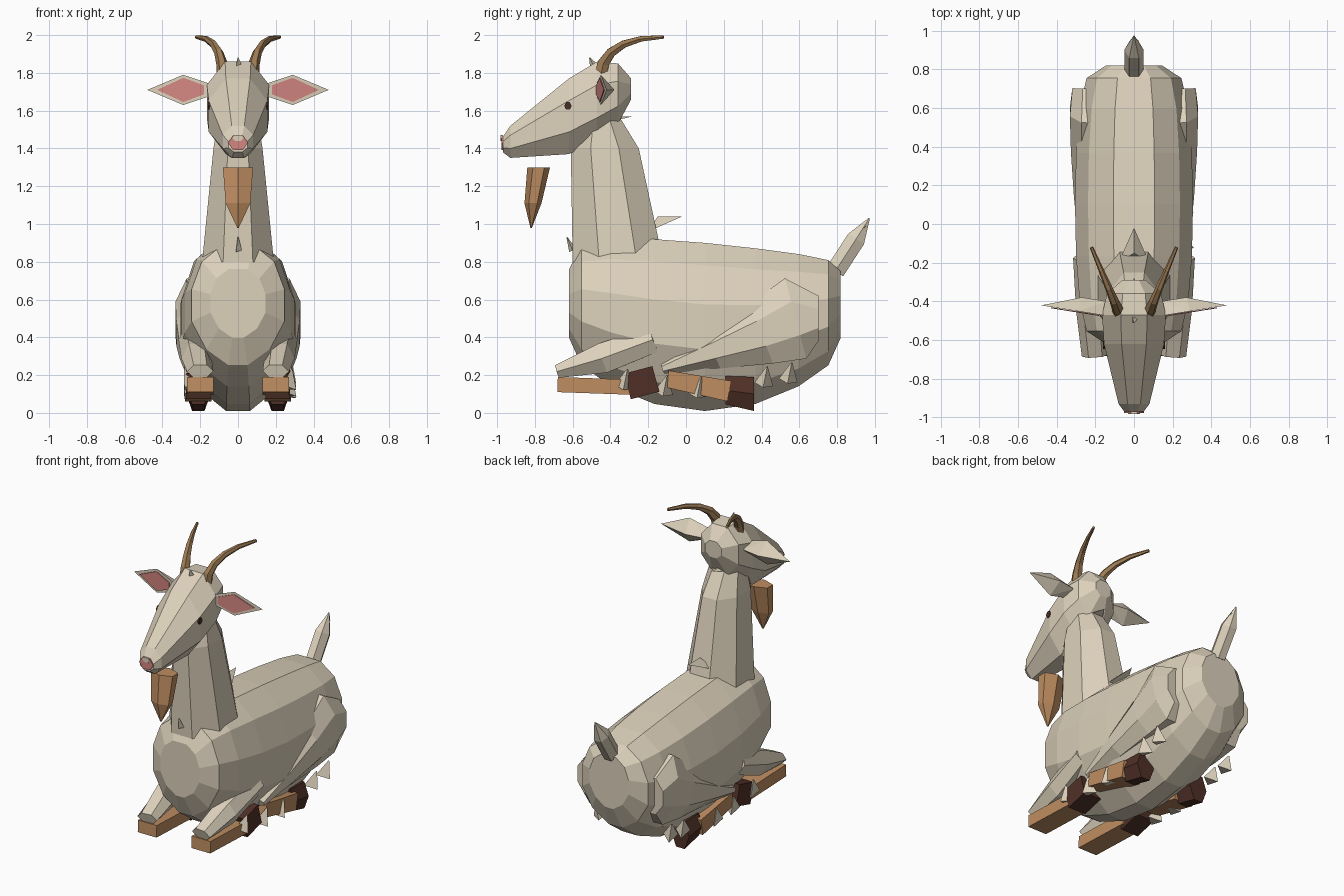
import bpy, bmesh, math
from mathutils import Vector

if "Cube" in bpy.data.objects:
    bpy.data.objects.remove(bpy.data.objects["Cube"])


def material(name, red, green, blue):
    mat = bpy.data.materials.new(name)
    mat.use_nodes = True
    mat.diffuse_color = (red, green, blue, 1)
    mat.node_tree.nodes["Principled BSDF"].inputs["Base Color"].default_value = mat.diffuse_color
    return mat


CREAM = material("cream coat", .72, .64, .5)
TAN = material("tan fur", .52, .27, .12)
HORN = material("horn brown", .34, .2, .09)
PINK = material("pink skin", .66, .24, .22)
HOOF = material("hoof brown", .08, .03, .02)
EYE = material("eye brown", .06, .03, .02)

X, Y, Z = Vector((1, 0, 0)), Vector((0, 1, 0)), Vector((0, 0, 1))


def finish(name, bm, mat):
    bmesh.ops.recalc_face_normals(bm, faces=bm.faces)
    mesh = bpy.data.meshes.new(name)
    bm.to_mesh(mesh)
    bm.free()
    mesh.materials.append(mat)
    part = bpy.data.objects.new(name, mesh)
    bpy.context.collection.objects.link(part)


def loft(name, mat, rows, sides=6, flat_top=False, axis=None, side=1, upper=1, lower=1):
    """Skin rings given as (x, y, z, half width, half height) along a path.
    The upper and lower powers make those halves fuller or more pointed."""
    bm = bmesh.new()
    centres = [Vector((side * x, y, z)) for x, y, z, width, height in rows]
    turn = math.pi / sides if flat_top else 0
    angles = [turn + math.tau * i / sides for i in range(sides)]
    widest = max(math.cos(angle) for angle in angles)
    tallest = max(math.sin(angle) for angle in angles)
    rings = []
    for i, (centre, row) in enumerate(zip(centres, rows)):
        before, after = centres[max(i - 1, 0)], centres[min(i + 1, len(rows) - 1)]
        along = axis or (after - before).normalized()
        reference = Y if axis == X else X
        across = (reference - along * reference.dot(along)).normalized()
        up = across.cross(along)
        ring = []
        for angle in angles:
            c, s = math.cos(angle) / widest, math.sin(angle) / tallest
            c = math.copysign(abs(c) ** (upper if s > 0 else lower), c)
            ring.append(bm.verts.new(centre + across * c * row[-2] + up * s * row[-1]))
        rings.append(ring)
    for ring, following in zip(rings, rings[1:]):
        for i in range(sides):
            bm.faces.new((ring[i - 1], ring[i], following[i], following[i - 1]))
    bm.faces.new(rings[0])
    bm.faces.new(rings[-1])
    finish(name, bm, mat)


def limb(name, mat, x, width, points, **options):
    """Loft of constant width through points given as (y, z, half height)."""
    loft(name, mat, [(x, y, z, width, height) for y, z, height in points], **options)


def hull(name, mat, points):
    bm = bmesh.new()
    for point in points:
        bm.verts.new(point)
    bmesh.ops.convex_hull(bm, input=bm.verts)
    finish(name, bm, mat)


def tuft(name, base, tip, radius, side=1):
    loft(name, CREAM, [(*base, radius, radius), (*tip, .003, .003)], sides=3, side=side)


# Barrel-shaped body, rounded at both ends with a fuller rump
body_rows = []
for i in range(-4, 5):
    angle = math.radians(87) * i / 4
    p, swell = math.sin(angle), math.cos(angle) ** .25
    top = .57 + (.33 - .07 * p) * (swell if p < 0 else math.sqrt(swell))
    bottom = .57 - (.56 - .2 * p * p) * swell
    body_rows.append((0, .1 + .72 * p, (top + bottom) / 2, .305 * swell, (top - bottom) / 2))
loft("body", CREAM, body_rows, sides=12, flat_top=True, axis=Y, upper=.8, lower=1.2)

# Neck
loft("neck", CREAM, [(0, -.36, .8, .19, .24), (0, -.43, 1.4, .13, .18), (0, -.45, 1.58, .1, .09)],
     sides=8, flat_top=True, axis=Z)

# Head with tapered muzzle: y, bottom, top, half width
profile = [(-.97, 1.38, 1.46, .05), (-.93, 1.35, 1.52, .08), (-.62, 1.37, 1.77, .155),
           (-.47, 1.44, 1.86, .165), (-.36, 1.53, 1.85, .14), (-.29, 1.66, 1.77, .06)]
loft("head", CREAM, [(0, y, (low + high) / 2, width, (high - low) / 2)
                     for y, low, high, width in profile],
     sides=8, flat_top=True, axis=Y)
limb("nose", PINK, 0, .052, [(-.978, 1.43, .038), (-.969, 1.43, .038)], axis=Y)
limb("nose_bridge", CREAM, 0, .03, [(-.981, 1.455, .016), (-.972, 1.455, .016)], axis=Y)

# Beard hanging below the chin
loft("beard", TAN, [(0, -.78, 1.3, .08, .06), (0, -.81, 1.11, .065, .045), (0, -.82, .98, .004, .004)],
     flat_top=True, axis=Z)

# Tail
loft("tail", CREAM, [(0, .79, .75, .05, .05), (0, .9, .92, .05, .05), (0, .97, 1.03, .004, .004)])
tuft("tail_tuft", (.01, .88, .91), (.02, .95, .99), .03)

# Tufts on the centre line
for name, y, z, length, rise in (("withers_tuft", -.2, .96, .18, .08), ("nape_tuft", -.41, 1.54, .13, .03)):
    hull(name, CREAM, [(-.08, y, z), (.08, y, z), (0, y + .05, z + rise), (0, y + length, z + rise)])
tuft("crown_tuft", (0, -.49, 1.84), (0, -.51, 1.88), .02)
tuft("throat_tuft", (0, -.6, .86), (0, -.63, .93), .02)

for word, s in (("left", 1), ("right", -1)):
    # Ears with a pink inner panel
    half = [(0, .03), (.15, .08), (.34, 0)]
    outline = [(out, up * sign) for out, up in half for sign in (1, -1)]

    def ear_point(out, up, y):
        return (s * (.14 + out), y + .16 * out, 1.71 + up)

    hull(word + "_ear", CREAM, [ear_point(out, up, -.475) for out, up in outline] +
         [ear_point(out, 0, -.4) for out in (0, .13)])
    hull(word + "_inner_ear", PINK, [ear_point(.04 + out * .73, up * .8, y)
                                     for out, up in outline for y in (-.482, -.477)])

    # Eyes
    loft(word + "_eye", EYE, [(x, -.625, 1.625, .02, .02) for x in (.13, .16)], axis=X, side=s)

    # Swept horns
    horn = []
    for i in range(6):
        t = i / 5
        radius = .035 - .026 * t
        horn.append((.08 + .14 * t * t, -.45 + .33 * t * t,
                     1.79 + .2 * math.sin(t * math.pi / 2), radius, radius))
    loft(word + "_horn", HORN, horn, side=s)

    # Folded front legs
    loft(word + "_front_upper_leg", CREAM,
         [(.2, -.68, .22, .07, .035), (.22, -.44, .29, .08, .08), (.245, -.17, .39, .07, .07)], side=s)
    limb(word + "_front_shin", TAN, .2, .07, [(-.68, .15, .04), (-.26, .135, .04)],
         sides=4, flat_top=True, side=s)
    limb(word + "_front_hoof", HOOF, .21, .065, [(-.31, .14, .07), (-.16, .18, .07)],
         sides=4, flat_top=True, side=s)

    # Folded hind legs
    thigh = [(-.12, .235, .03), (.15, .33, .1), (.4, .42, .17), (.58, .5, .22), (.7, .5, .12)]
    loft(word + "_thigh", CREAM, [(.21 + .08 * y * (1 - y), y, z, .08 + height / 10, height)
                                  for y, z, height in thigh],
         sides=8, flat_top=True, side=s)
    limb(word + "_hind_shin", TAN, .21, .07, [(-.1, .18, .045), (.23, .115, .055)],
         sides=4, flat_top=True, side=s)
    limb(word + "_hind_hoof", HOOF, .21, .065, [(.21, .12, .075), (.36, .1, .09)], axis=Y, side=s)

    # Ragged tufts pointing up around the legs
    for i, y in enumerate((-.33, -.12, .06, .41, .54)):
        z = .08 + .16 * abs(y)
        tuft(f"{word}_leg_tuft_{i + 1}", (.26, y, z), (.285, y + .02, z + .1), .05, s)
